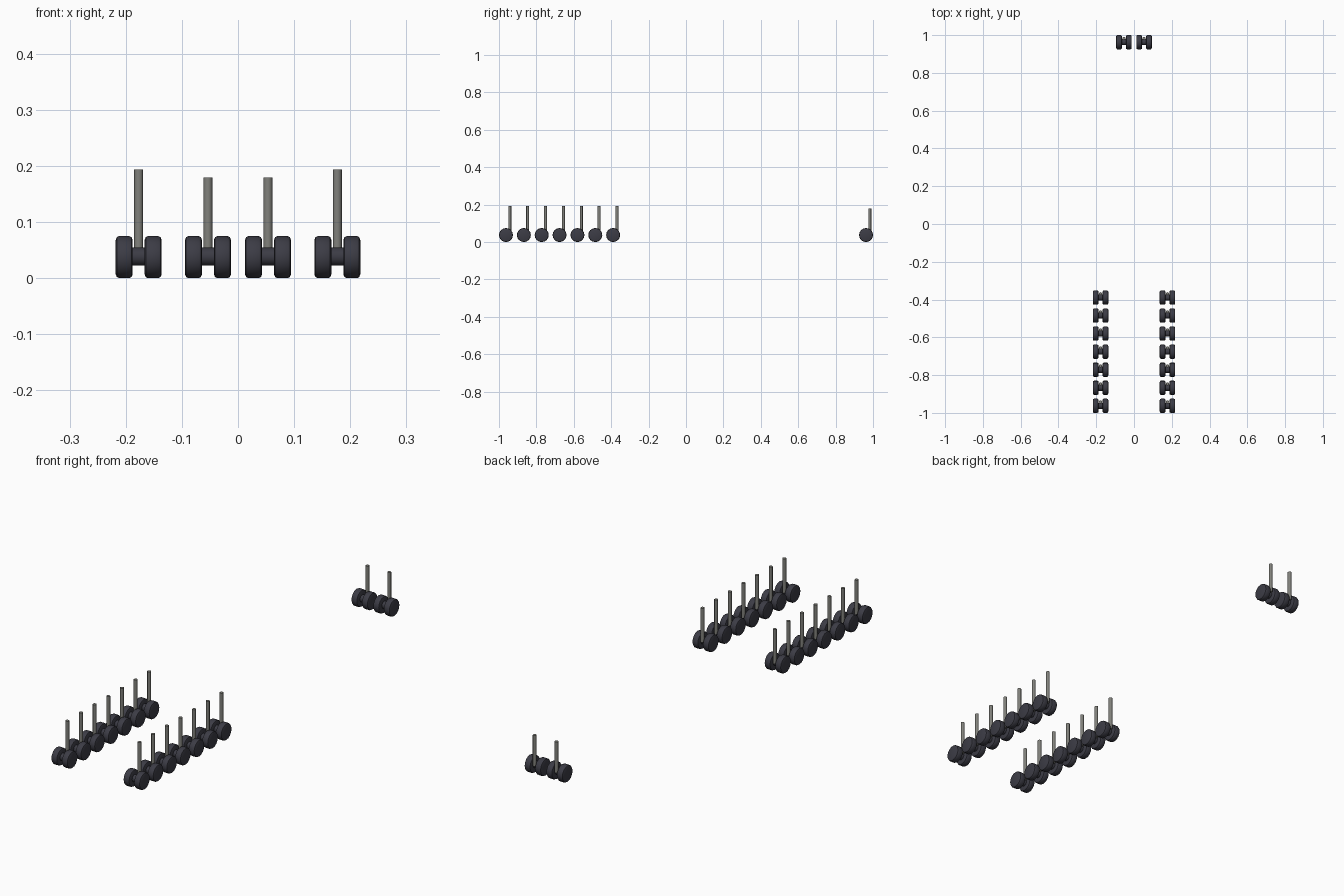
import bpy, bmesh, math
from mathutils import Matrix

if "Cube" in bpy.data.objects:
    bpy.data.objects.remove(bpy.data.objects["Cube"])


def material(name, col):
    m = bpy.data.materials.new(name)
    m.diffuse_color = (*col, 1)
    m.use_nodes = True
    m.node_tree.nodes["Principled BSDF"].inputs["Base Color"].default_value = m.diffuse_color
    return m


RUBBER = material("dark rubber", (0.045, 0.045, 0.06))
METAL = material("grey metal", (0.22, 0.22, 0.20))
R = 0.0375  # wheel radius


def lathe_x(profile, sides=16):
    """Revolve (x, radius) points around the x axis; end points on the axis."""
    bm = bmesh.new()
    vs = [bm.verts.new((x, 0, r)) for x, r in profile]
    es = [bm.edges.new(p) for p in zip(vs, vs[1:])]
    bmesh.ops.spin(bm, geom=vs + es, cent=(0, 0, 0), axis=(1, 0, 0),
                   angle=2 * math.pi, steps=sides)
    bmesh.ops.remove_doubles(bm, verts=bm.verts, dist=1e-5)
    bmesh.ops.recalc_face_normals(bm, faces=bm.faces)
    return bm


def finish(bm, name, mat):
    me = bpy.data.meshes.new(name)
    bm.to_mesh(me)
    bm.free()
    me.materials.append(mat)
    me.shade_smooth()
    me.set_sharp_from_angle(angle=math.radians(40))
    return me


# Shared meshes: rounded tyre, axle and upright strut
W = 0.0152
tyre = finish(lathe_x([(-W, 0), (-W, R - 0.007), (-W + 0.002, R - 0.002),
                       (-W + 0.006, R), (W - 0.006, R),
                       (W - 0.002, R - 0.002), (W, R - 0.007), (W, 0)]),
              "wheel", RUBBER)
axle = finish(lathe_x([(-0.012, 0), (-0.012, 0.016), (0.012, 0.016), (0.012, 0)]),
              "axle", RUBBER)


def strut_mesh(top, bottom=0.042):
    bm = bmesh.new()
    bmesh.ops.create_cone(bm, cap_ends=True, segments=12, radius1=0.008,
                          radius2=0.008, depth=top - bottom,
                          matrix=Matrix.Translation((0, 0, (top + bottom) / 2)))
    return finish(bm, "strut", METAL)


def place(mesh, name, loc):
    ob = bpy.data.objects.new(name, mesh)
    ob.location = loc
    bpy.context.collection.objects.link(ob)


def gear(name, x, y, strut):
    for s in (-1, 1):
        place(tyre, name + "_wheel", (x + s * 0.0258, y, R))
    place(axle, name + "_axle", (x, y, R + 0.0008))
    place(strut, name + "_strut", (x, y + 0.0205, 0))


main_strut, nose_strut = strut_mesh(0.194), strut_mesh(0.179)
for side in (-1, 1):
    # Two rows of seven main gear legs
    for i in range(7):
        gear("main_gear", side * 0.177, -0.9625 + i * 0.0955, main_strut)
    # Pair of nose gear legs
    gear("nose_gear", side * 0.0535, 0.9625, nose_strut)
